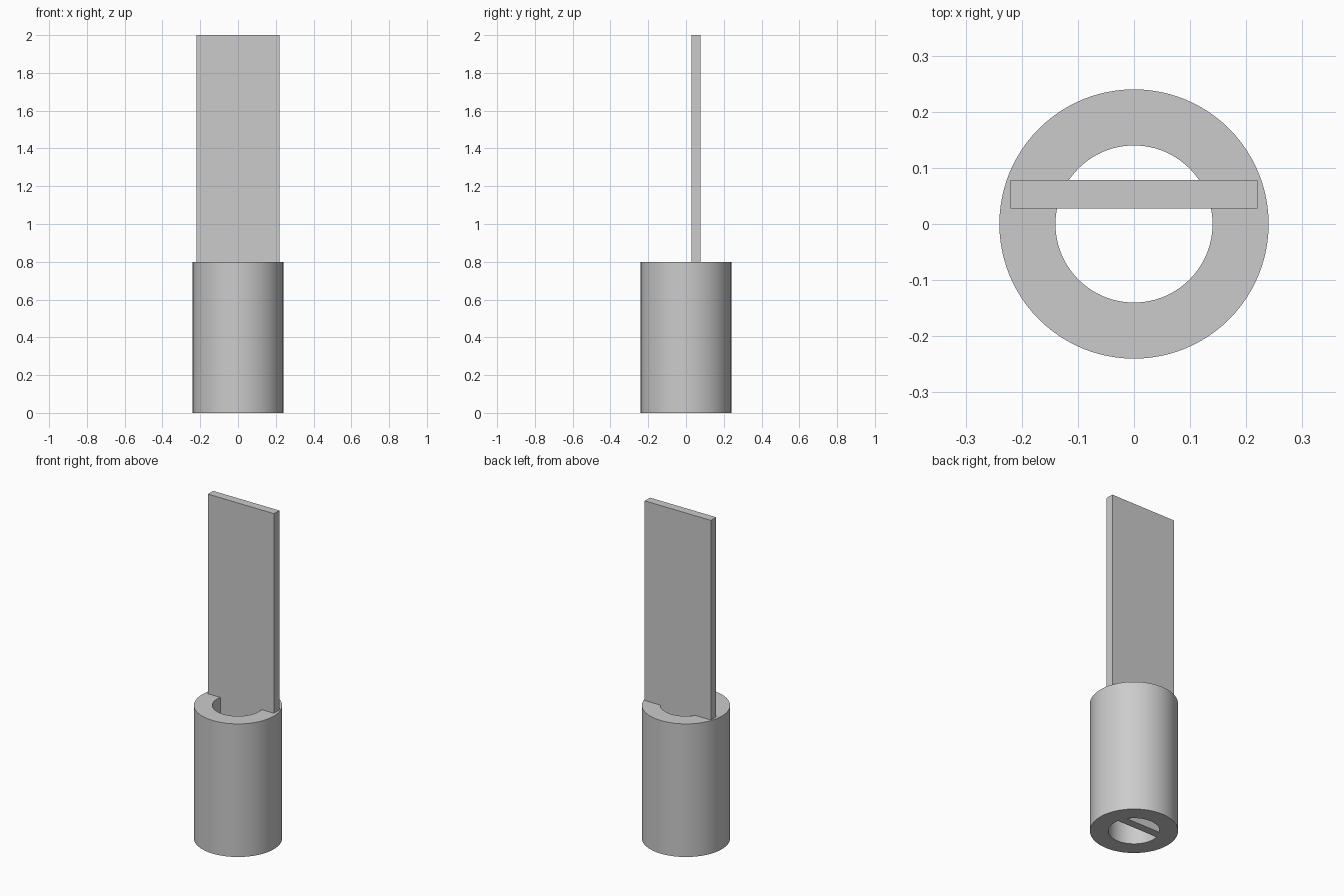
import bpy
import bmesh
import math
from mathutils import Matrix, Vector

cube = bpy.data.objects.get("Cube")
if cube:
    bpy.data.objects.remove(cube, do_unlink=True)

OUTER, INNER, TUBE_HEIGHT = 0.24, 0.14, 0.8
BLADE_SIZE = (0.44, 0.05, 2.0)
BLADE_Y = 0.053

# Plain grey finish
grey = bpy.data.materials.new("grey")
grey.use_nodes = True
grey.diffuse_color = (0.6, 0.6, 0.6, 1)
grey.node_tree.nodes["Principled BSDF"].inputs["Base Color"].default_value = grey.diffuse_color


def add_object(name, bm):
    bmesh.ops.recalc_face_normals(bm, faces=bm.faces)
    mesh = bpy.data.meshes.new(name)
    bm.to_mesh(mesh)
    bm.free()
    mesh.materials.append(grey)
    obj = bpy.data.objects.new(name, mesh)
    bpy.context.collection.objects.link(obj)
    return obj


# Open tube: rectangular wall section spun around z
bm = bmesh.new()
section = [(INNER, 0), (OUTER, 0), (OUTER, TUBE_HEIGHT), (INNER, TUBE_HEIGHT)]
verts = [bm.verts.new((r, 0, z)) for r, z in section]
edges = [bm.edges.new((verts[i], verts[i - 1])) for i in range(len(verts))]
bmesh.ops.spin(bm, geom=verts + edges, axis=(0, 0, 1), cent=(0, 0, 0),
               angle=math.tau, steps=96, use_merge=True)
bmesh.ops.remove_doubles(bm, verts=bm.verts, dist=0.0001)
tube = add_object("tube", bm)

# Flat blade running the full height through the tube
bm = bmesh.new()
place = Matrix.Translation(Vector((0, BLADE_Y, BLADE_SIZE[2] / 2)))
bmesh.ops.create_cube(bm, size=1, matrix=place @ Matrix.Diagonal((*BLADE_SIZE, 1)))
add_object("flat_blade", bm)

# Smooth round walls, crisp rims
bpy.ops.object.select_all(action="DESELECT")
tube.select_set(True)
bpy.context.view_layer.objects.active = tube
bpy.ops.object.shade_smooth_by_angle(angle=math.radians(30))
